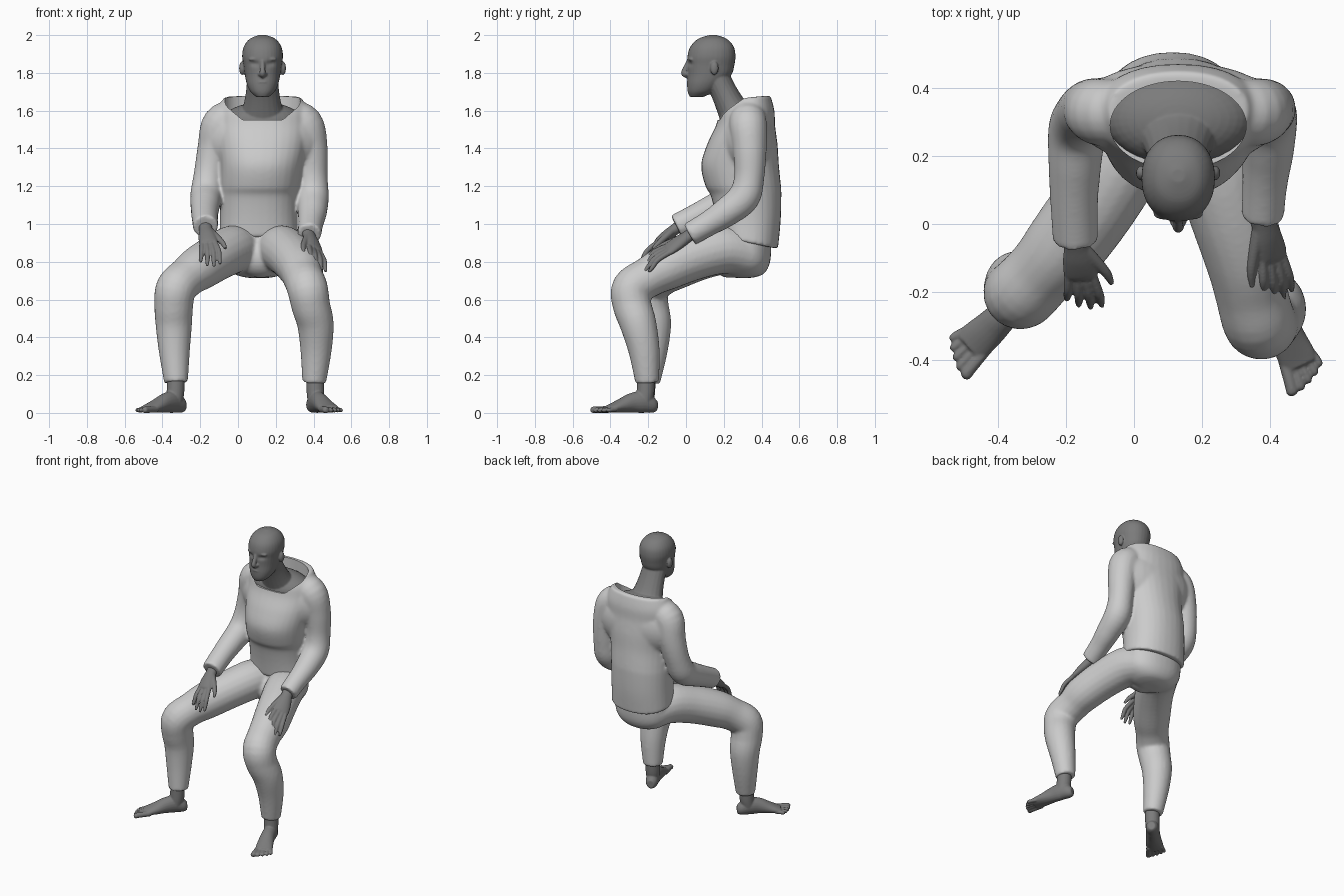
import bpy, bmesh, math
from mathutils import Vector, Matrix

if "Cube" in bpy.data.objects:
    bpy.data.objects.remove(bpy.data.objects["Cube"])

skin = bpy.data.materials.new("skin")
skin.diffuse_color = (.2, .2, .2, 1)
skin.use_nodes = True
skin.node_tree.nodes["Principled BSDF"].inputs["Base Color"].default_value = skin.diffuse_color


def spline(secs, steps=5):
    """Catmull-Rom interpolation through section tuples."""
    pts = [secs[0]] + list(secs) + [secs[-1]]
    out = []
    for i in range(1, len(pts) - 2):
        a, b, c, d = pts[i - 1:i + 3]
        for k in range(steps):
            t = k / steps
            out.append([0.5 * (2 * q + (r - p) * t + (2 * p - 5 * q + 4 * r - s) * t * t
                               + (3 * q - p - 3 * r + s) * t ** 3)
                        for p, q, r, s in zip(a, b, c, d)])
    return out + [list(secs[-1])]


def skin_rings(bm, rings):
    rows = [[bm.verts.new(co) for co in ring] for ring in rings]
    n = len(rows[0])
    for r0, r1 in zip(rows, rows[1:]):
        for i in range(n):
            bm.faces.new((r0[i], r0[(i + 1) % n], r1[(i + 1) % n], r1[i]))
    bm.faces.new(rows[0])
    bm.faces.new(rows[-1])


def stack(bm, secs, power=2.0, n=32):
    """Horizontal sections: x, y, z, rx, ry, tilt."""
    rings = []
    for x, y, z, rx, ry, tilt in spline(secs):
        ring = []
        for i in range(n):
            c, s = math.cos(math.tau * i / n), math.sin(math.tau * i / n)
            dx = rx * math.copysign(abs(c) ** (2 / power), c)
            dy = ry * math.copysign(abs(s) ** (2 / power), s)
            ring.append((x + dx, y + dy, z + tilt * dy))
        rings.append(ring)
    skin_rings(bm, rings)


def tube(bm, secs, side=(0.2, 0.3, 0.9), n=20):
    """Sections square to the path: x, y, z, radius along side, other radius."""
    path = spline([s if len(s) == 5 else (*s, s[3]) for s in secs])
    pos = [Vector(p[:3]) for p in path]
    u, rings = Vector(side), []
    for i, p in enumerate(path):
        t = (pos[min(i + 1, len(pos) - 1)] - pos[max(i - 1, 0)]).normalized()
        u = (u - t * u.dot(t)).normalized()
        w = t.cross(u)
        rings.append([pos[i] + u * p[3] * math.cos(a) + w * p[4] * math.sin(a)
                      for a in (math.tau * k / n for k in range(n))])
    skin_rings(bm, rings)


def ball(bm, loc, size):
    bmesh.ops.create_uvsphere(bm, u_segments=32, v_segments=20, radius=1,
                              matrix=Matrix.Translation(loc) @ Matrix.Diagonal((*size, 1)))


def finish(bm, name, voxel, smooth=3, cutter=None, shape=None, mat=None):
    """Fuse overlapping forms into one skin, soften, cut and bake."""
    bmesh.ops.recalc_face_normals(bm, faces=bm.faces)
    me = bpy.data.meshes.new(name)
    bm.to_mesh(me)
    bm.free()
    ob = bpy.data.objects.new(name, me)
    bpy.context.collection.objects.link(ob)
    m = ob.modifiers.new("fuse", 'REMESH')
    m.mode, m.voxel_size = 'VOXEL', voxel
    m = ob.modifiers.new("soften", 'SMOOTH')
    m.iterations, m.factor = smooth, 0.5
    if cutter:
        m = ob.modifiers.new("opening", 'BOOLEAN')
        m.operation, m.object, m.solver = 'DIFFERENCE', cutter, 'EXACT'
    baked = bpy.data.meshes.new_from_object(ob.evaluated_get(bpy.context.evaluated_depsgraph_get()))
    ob.modifiers.clear()
    ob.data = baked
    if mat:
        baked.materials.clear()
        baked.materials.append(mat)
    if shape:
        for v in baked.vertices:
            shape(v)
    bpy.ops.object.select_all(action='DESELECT')
    ob.select_set(True)
    bpy.context.view_layer.objects.active = ob
    bpy.ops.object.shade_smooth_by_angle(angle=math.radians(50))
    return ob


# neckline cutter
bpy.ops.mesh.primitive_cylinder_add(vertices=64, radius=1, depth=0.3, location=(0.13, 0.29, 1.70))
neckline = bpy.context.object
neckline.name = "neckline_cutter"
neckline.scale = (0.2, 0.13, 1)
neckline.hide_render = True

# shirt: torso, shoulder yoke and two sleeves
bm = bmesh.new()
stack(bm, [(.11, .33, .90, .21, .157, -.2), (.11, .328, 1.03, .206, .173, -.1),
           (.113, .318, 1.15, .208, .187, 0), (.117, .303, 1.20, .212, .20, 0),
           (.125, .286, 1.31, .218, .206, 0), (.13, .298, 1.42, .235, .187, 0),
           (.13, .315, 1.52, .245, .157, 0), (.13, .325, 1.60, .24, .143, 0),
           (.13, .335, 1.67, .205, .112, .1)], 2.2)
ball(bm, (.13, .322, 1.45), (.31, .155, .215))
tube(bm, [(.26, .33, 1.575, .088), (.35, .328, 1.53, .10), (.385, .337, 1.40, .09), (.395, .335, 1.25, .08),
          (.396, .305, 1.14, .085), (.393, .21, 1.06, .077), (.385, .12, 1.003, .067), (.378, .02, .945, .063)])
tube(bm, [(0, .33, 1.575, .088), (-.09, .328, 1.53, .10), (-.125, .337, 1.40, .09), (-.155, .32, 1.26, .08),
          (-.168, .275, 1.155, .085), (-.174, .17, 1.095, .078), (-.176, .07, 1.045, .071), (-.172, -.05, .985, .067)])
finish(bm, "shirt", .0085, 12, neckline)

# trousers: pelvis and two legs
bm = bmesh.new()
stack(bm, [(.11, .30, .715, .06, .05, 0), (.11, .31, .735, .13, .10, 0), (.11, .318, .79, .185, .125, 0),
           (.11, .315, .88, .20, .137, 0), (.11, .32, .98, .185, .13, 0)], 2.2)
ball(bm, (.12, .23, .82), (.13, .10, .105))
tube(bm, [(.19, .33, .84, .115), (.23, .20, .865, .128), (.28, .05, .83, .125), (.328, -.10, .77, .12),
          (.345, -.20, .718, .108), (.368, -.286, .658, .108), (.385, -.285, .57, .103), (.41, -.253, .47, .097),
          (.413, -.222, .33, .083), (.403, -.205, .16, .063)])
tube(bm, [(.03, .33, .84, .115), (-.02, .22, .865, .128), (-.10, .08, .83, .125), (-.20, -.06, .77, .12),
          (-.27, -.14, .718, .107), (-.328, -.20, .658, .108), (-.34, -.195, .57, .103), (-.34, -.175, .47, .097),
          (-.337, -.18, .33, .083), (-.328, -.20, .16, .063)])
finish(bm, "trousers", .01, 6)

# head with neck, shoulders, face details and ears
bm = bmesh.new()
stack(bm, [(.13, .056, 1.673, .034, .036, 0), (.13, .079, 1.70, .064, .07, 0), (.13, .10, 1.74, .083, .094, 0),
           (.13, .125, 1.79, .094, .116, 0), (.13, .132, 1.84, .101, .124, 0), (.13, .135, 1.89, .108, .127, 0),
           (.13, .138, 1.94, .099, .114, 0), (.13, .14, 1.98, .068, .076, 0), (.13, .142, 2.0, .02, .02, 0)], 2.15)
tube(bm, [(.13, .16, 1.78, .082, .07), (.13, .20, 1.70, .088, .07), (.13, .24, 1.62, .105, .08),
          (.13, .28, 1.55, .14, .10)], (1, 0, 0))
ball(bm, (.13, .31, 1.54), (.215, .135, .105))
tube(bm, [(.13, .016, 1.865, .012), (.13, -.002, 1.825, .014), (.13, -.010, 1.797, .016), (.13, .01, 1.785, .014)],
     (1, 0, 0))
ball(bm, (.13, .018, 1.751), (.032, .015, .008))
ball(bm, (.13, .02, 1.738), (.028, .015, .008))
ball(bm, (.13, .034, 1.697), (.034, .024, .02))
for s in (-1, 1):
    ball(bm, (.13 + s * .108, .15, 1.825), (.016, .022, .036))
    ball(bm, (.13 + s * .038, .03, 1.872), (.036, .018, .012))
    ball(bm, (.13 + s * .014, .007, 1.793), (.011, .014, .010))


def eye_socket(v):
    for s in (-1, 1):
        if v.co.y < .1:
            d = ((v.co.x - .13 - s * .04) / .024) ** 2 + ((v.co.z - 1.848) / .014) ** 2
            v.co.y += .009 * math.exp(-d)


finish(bm, "head", .005, 3, shape=eye_socket, mat=skin)


# hands: palm, four bent fingers and a thumb
def hand(name, wrist, knuckle, bend, tip, lateral, thumb):
    bm = bmesh.new()
    w, k, b, t, lat = map(Vector, (wrist, knuckle, bend, tip, lateral))
    lat.normalize()
    back = w + (w - k) * .5
    tube(bm, [(*back, .036, .032), (*w, .036, .03), (*w.lerp(k, .5), .046, .03),
              (*k, .05, .023), (*k.lerp(b, .2), .044, .016)], lat)
    for o, reach in ((-1.5, .93), (-.5, 1.03), (.5, 1), (1.5, .85)):
        root = k + lat * o * .024
        mid = root.lerp(b + lat * o * .031, reach)
        end = mid + (t - b) * reach + lat * o * .004
        tube(bm, [(*k.lerp(root, .95), .014), (*mid, .0135), (*mid.lerp(end, .6), .012), (*end, .007)], lat, 12)
    palm, drop = (k - w) * thumb, (t - k) * .12
    tube(bm, [(*(w + palm * .2 - lat * .02), .021), (*(w + palm * .65 - lat * .057 + drop), .017),
              (*(w + palm * .95 - lat * .08 + drop * 2), .014),
              (*(w + palm * 1.2 - lat * .09 + drop * 3), .008)], lat, 12)
    finish(bm, name, .005, 2, mat=skin)


hand("right_hand", (-.17, -.06, .97), (-.157, -.145, .905), (-.147, -.205, .855), (-.145, -.243, .778),
     (-1, .1, 0), .7)
hand("left_hand", (.378, .01, .935), (.405, -.09, .868), (.42, -.165, .828), (.425, -.222, .757),
     (.78, .1, -.5), 1.15)


# feet: sole body, ankle and five toes
def foot(name, heel, direction, inner):
    bm = bmesh.new()
    h, d = Vector((*heel, 0)), Vector((*direction, 0)).normalized()
    side = Vector((-d.y, d.x, 0)) * inner
    at = lambda t, s, z: tuple(h + d * t + side * s + Vector((0, 0, z)))
    tube(bm, [(*at(t, s, z), a, b) for t, s, z, a, b in
              ((0, 0, .04, .022, .028), (.025, 0, .042, .038, .042), (.08, 0, .058, .044, .058),
               (.14, .003, .054, .046, .052), (.20, .003, .039, .052, .038), (.25, 0, .027, .056, .026),
               (.28, -.002, .021, .052, .019))], side)
    tube(bm, [(*at(.075, 0, .05), .043), (*at(.064, 0, .11), .047), (*at(.06, 0, .20), .046)], side)
    for s, length, r in ((.042, .355, .018), (.017, .35, .013), (-.006, .338, .0125),
                         (-.028, .324, .012), (-.047, .305, .0115)):
        tube(bm, [(*at(.245, s * .9, .02), r), (*at(length - .03, s * 1.1, .018), r),
                  (*at(length - .01, s * 1.16, .015), r), (*at(length, s * 1.16, .013), r * .5)], side, 12)
    for v in bm.verts:
        v.co.z = max(v.co.z, 0.001)
    ob = finish(bm, name, .005, 2, mat=skin)
    low = min(v.co.z for v in ob.data.vertices)
    for v in ob.data.vertices:
        v.co.z -= low


foot("right_foot", (-.286, -.165), (-.71, -.71), 1)
foot("left_foot", (.387, -.155), (.36, -.93), -1)
